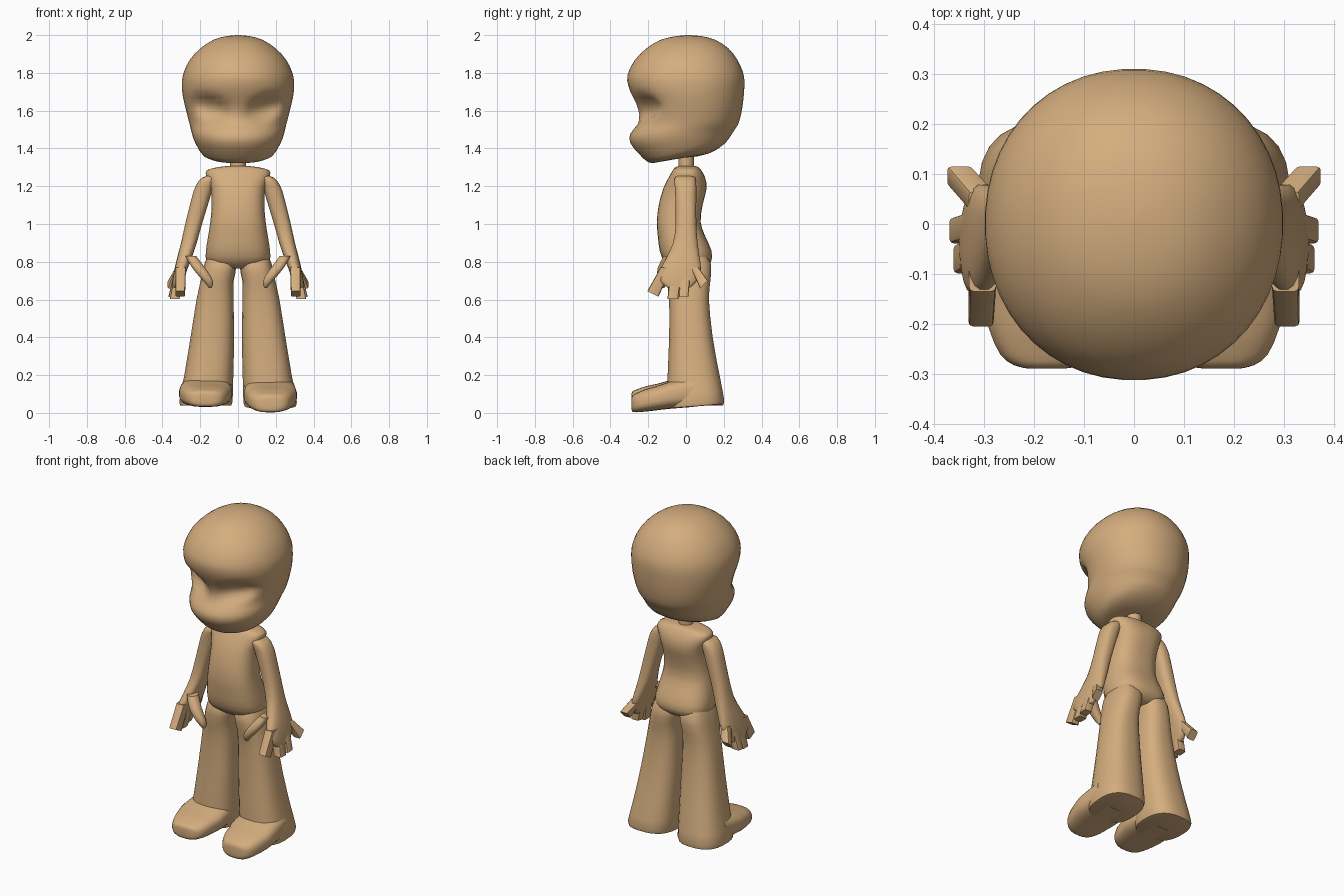
import bpy, bmesh
from math import sin, cos, pi, exp, radians, copysign

skin = bpy.data.materials.new("tan")
skin.diffuse_color = (0.66, 0.42, 0.21, 1)


def catmull(secs, steps):
    """Smoothly interpolate between cross-sections."""
    out = []
    for i in range(len(secs) - 1):
        p0, p1 = secs[max(i - 1, 0)], secs[i]
        p2, p3 = secs[i + 1], secs[min(i + 2, len(secs) - 1)]
        for k in range(steps):
            t = k / steps
            out.append([0.5 * (2 * b + (c - a) * t + (2 * a - 5 * b + 4 * c - d) * t * t
                               + (3 * b - a - 3 * c + d) * t ** 3)
                        for a, b, c, d in zip(p0, p1, p2, p3)])
    return out + [list(secs[-1])]


def loft(name, secs, n=24, steps=2, power=2.3, side=1, warp=None):
    """Stack superellipse rings; section = (x0, x1, y0, y1, z, tilt in y)."""
    bm = bmesh.new()
    rings = []
    for x0, x1, y0, y1, z, tilt in catmull(secs, steps):
        ring = []
        for i in range(n):
            a = 2 * pi * (i + 0.5) / n
            u = copysign(abs(cos(a)) ** (2 / power), cos(a))
            v = copysign(abs(sin(a)) ** (2 / power), sin(a))
            dy = v * (y1 - y0) / 2
            p = ((x0 + x1) / 2 + u * (x1 - x0) / 2, (y0 + y1) / 2 + dy, z + tilt * dy)
            p = warp(*p) if warp else p
            ring.append(bm.verts.new((side * p[0], p[1], p[2])))
        rings.append(ring)
    for r, q in zip(rings, rings[1:]):
        for i in range(n):
            j = (i + 1) % n
            bm.faces.new((r[i], r[j], q[j], q[i]))
    bm.faces.new(rings[0])
    bm.faces.new(rings[-1])
    bmesh.ops.recalc_face_normals(bm, faces=bm.faces)
    me = bpy.data.meshes.new(name)
    bm.to_mesh(me)
    bm.free()
    me.materials.append(skin)
    ob = bpy.data.objects.new(name, me)
    bpy.context.collection.objects.link(ob)
    bpy.context.view_layer.objects.active = ob
    ob.select_set(True)
    bpy.ops.object.shade_smooth_by_angle(angle=radians(45))
    ob.select_set(False)
    return ob


def sockets(x, y, z):
    """Push in the slanted eye hollows on the front of the head."""
    if y < 0:
        ax = abs(x)
        g = ((ax - 0.14) / 0.075) ** 2 + ((z - 1.615 - 0.25 * (ax - 0.14)) / 0.05) ** 2
        y += 0.055 * exp(-g * g * 0.5)
    return x, y, z


# Head: half width, front y, back y, z, tilt
head = [(.01, -.02, .0, 1.355, 0), (.12, -.15, .12, 1.35, .17), (.185, -.20, .19, 1.37, .22),
        (.215, -.25, .225, 1.41, .16), (.235, -.295, .24, 1.45, .08), (.247, -.295, .26, 1.49, .04),
        (.257, -.255, .277, 1.53, 0), (.27, -.25, .292, 1.58, 0), (.285, -.265, .302, 1.64, 0),
        (.296, -.295, .308, 1.70, 0), (.297, -.312, .31, 1.76, 0), (.285, -.303, .30, 1.81, 0),
        (.255, -.27, .272, 1.87, 0), (.20, -.21, .225, 1.93, 0), (.13, -.135, .155, 1.975, 0),
        (.06, -.05, .08, 1.995, 0), (.002, .01, .014, 2.0, 0)]
loft("head", [(-w, w, f, b, z, t) for w, f, b, z, t in head], 48, 2, 2.1, warp=sockets)

# Neck
loft("neck", [(-.042, .042, -.04, .042, z, 0) for z in (1.26, 1.38)], 16, 1, 2)

# Torso: half width, front y, back y, z
torso = [(.10, -.07, .09, .765), (.165, -.115, .133, .80), (.17, -.14, .135, .86),
         (.158, -.15, .10, .94), (.147, -.155, .078, 1.01), (.14, -.145, .088, 1.10),
         (.145, -.12, .11, 1.19), (.168, -.09, .10, 1.25), (.165, -.07, .08, 1.285),
         (.10, -.055, .065, 1.302), (.04, -.03, .04, 1.308)]
loft("torso", [(-w, w, f, b, z, 0) for w, f, b, z in torso], 32, 2, 2.6)

# Finger: root y, tip y, half width, tip z, tip x, tip tilt
fingers = [(-.105, -.175, .030, .630, .305, -.5), (-.05, -.070, .029, .603, .335, 0),
           (.0, -.013, .026, .615, .343, .1), (.045, .095, .020, .680, .347, 1.1)]

for label, s in (("right", 1), ("left", -1)):
    # Arm running into a flat palm
    loft(label + "_arm", [
        (.09, .13, -.03, .03, 1.265, 0), (.105, .192, -.06, .05, 1.245, 0),
        (.128, .225, -.06, .055, 1.20, 0), (.147, .245, -.057, .055, 1.14, 0),
        (.19, .28, -.055, .055, 1.00, 0), (.218, .302, -.07, .062, .90, 0),
        (.245, .323, -.105, .073, .82, 0), (.268, .337, -.137, .08, .76, 0),
        (.29, .347, -.14, .06, .70, 0), (.305, .35, -.10, .025, .665, 0)], 20, 2, 2.5, s)
    # Blunt fingers
    for i, (ry, ty, h, tz, tx, tilt) in enumerate(fingers):
        loft(f"{label}_finger_{i + 1}", [
            (.275, .33, ry - h, ry + h, .77, 0),
            (tx - .025, tx + .026, ty - h, ty + h, tz, tilt)], 12, 1, 6, s)
    # Thumb in front of the hip
    loft(label + "_thumb", [
        (.22, .28, -.12, -.05, .83, 0), (.175, .245, -.15, -.085, .77, 0),
        (.138, .20, -.155, -.10, .715, 0), (.132, .168, -.145, -.105, .68, 0),
        (.14, .155, -.13, -.115, .662, 0)], 12, 2, 2.3, s)

    # The right foot dips at the toe, the left one is level
    dip = .09 if s > 0 else 0

    def pitch(x, y, z, d=dip):
        k = max(0, 1 - z / .3)
        return x, y, z + k * d * (y - .1)

    # Leg flaring to the ground
    loft(label + "_leg", [
        (.05, .15, -.06, .09, .86, 0), (.008, .178, -.105, .132, .79, 0),
        (.022, .198, -.102, .13, .70, 0), (.023, .22, -.09, .122, .60, 0),
        (.02, .252, -.09, .142, .40, 0), (.024, .285, -.098, .178, .20, 0),
        (.028, .312, -.10, .203, .06, 0), (.04, .30, -.09, .19, .038, 0)],
        24, 2, 2.6, s, pitch)
    # Shoe: lofted upright, then laid forward (y <-> z)
    loft(label + "_foot", [
        (.04, .30, .036, .20, .04, 0), (.03, .312, .036, .172, -.09, 0),
        (.04, .305, .034, .155, -.15, 0), (.052, .29, .032, .142, -.21, 0),
        (.075, .268, .032, .125, -.26, 0), (.105, .24, .036, .115, -.282, 0),
        (.14, .21, .05, .10, -.289, 0)], 24, 2, 3, s,
        lambda x, y, z, f=pitch: f(x, z, y))
